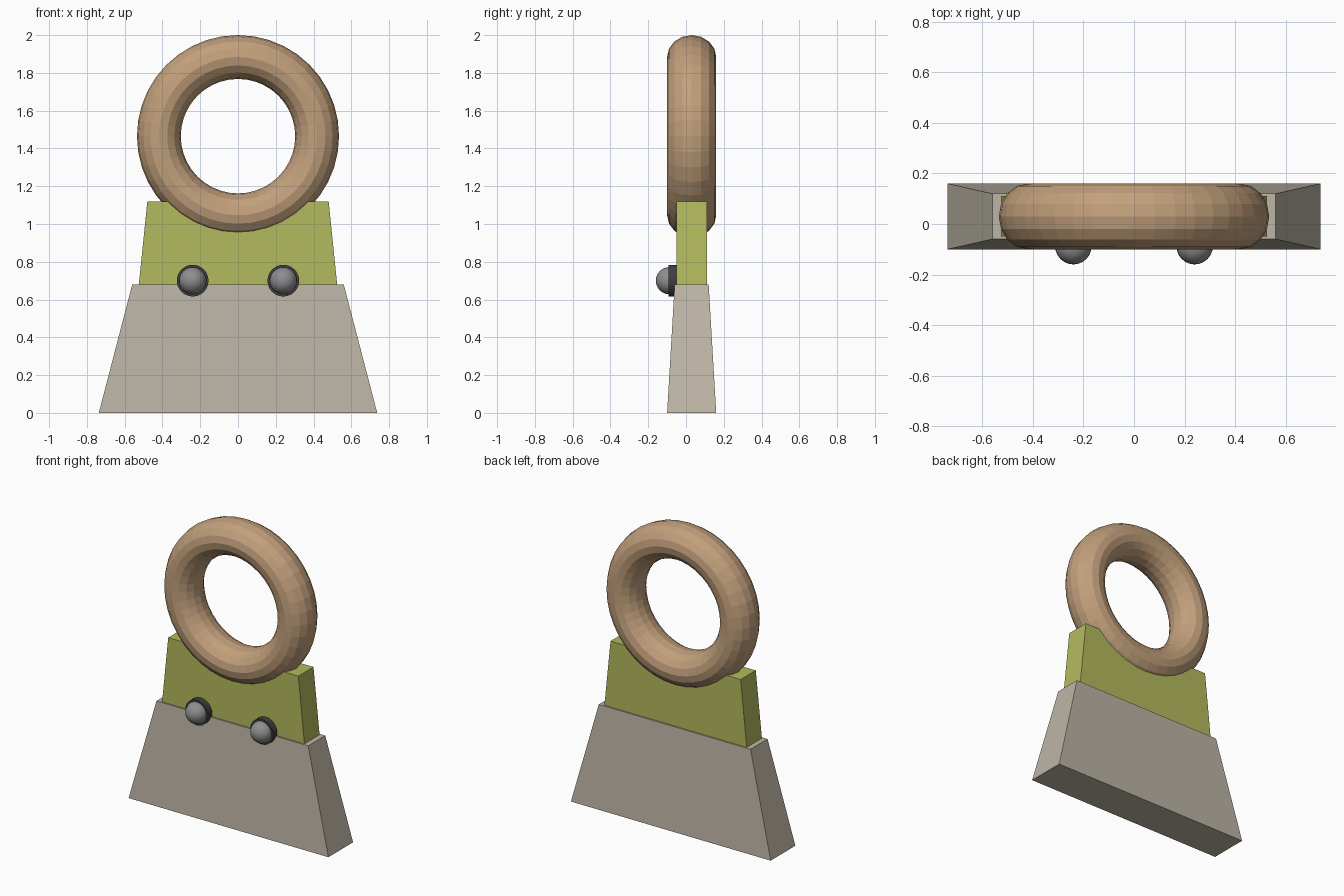
import bpy, bmesh, math

if "Cube" in bpy.data.objects:
    bpy.data.objects.remove(bpy.data.objects["Cube"], do_unlink=True)

MID = 0.03  # depth centre of the body


def material(name, rgb):
    m = bpy.data.materials.new(name)
    m.use_nodes = True
    m.diffuse_color = (*rgb, 1)
    m.node_tree.nodes["Principled BSDF"].inputs["Base Color"].default_value = (*rgb, 1)
    return m


stone = material("warm grey", (0.51, 0.46, 0.38))
olive = material("olive green", (0.45, 0.49, 0.11))
tan = material("tan", (0.54, 0.35, 0.20))
steel = material("mid grey", (0.27, 0.27, 0.28))
dark = material("dark grey", (0.05, 0.05, 0.05))


def finish(name, bm, mat):
    bmesh.ops.recalc_face_normals(bm, faces=bm.faces)
    mesh = bpy.data.meshes.new(name)
    bm.to_mesh(mesh)
    bm.free()
    mesh.materials.append(mat)
    ob = bpy.data.objects.new(name, mesh)
    bpy.context.collection.objects.link(ob)
    return ob


def tapered_block(name, z0, z1, low, high, mat):
    """Block with half sizes (x, y) at the bottom and at the top."""
    bm = bmesh.new()
    bmesh.ops.create_cube(bm, size=2)
    for v in bm.verts:
        hx, hy = high if v.co.z > 0 else low
        v.co = (v.co.x * hx, MID + v.co.y * hy, z1 if v.co.z > 0 else z0)
    return finish(name, bm, mat)


# Body
tapered_block("lower_body", 0, 0.68, (0.737, 0.13), (0.56, 0.09), stone)
tapered_block("upper_body", 0.68, 1.12, (0.525, 0.08), (0.48, 0.08), olive)

# Ring handle, slightly deeper than its radial thickness
bpy.ops.mesh.primitive_torus_add(
    major_radius=0.419, minor_radius=0.116, major_segments=40, minor_segments=16,
    location=(0, MID, 1.465), rotation=(math.pi / 2, 0, 0))
ring = bpy.context.object
ring.name = "ring_handle"
ring.scale.z = 0.13 / 0.116
ring.data.materials.append(tan)

# Domed studs on dark collars
for side, x in (("left", 0.24), ("right", -0.24)):
    bpy.ops.mesh.primitive_cylinder_add(
        vertices=24, radius=0.084, depth=0.045,
        location=(x, -0.07, 0.70), rotation=(math.pi / 2, 0, 0))
    collar = bpy.context.object
    collar.name = side + "_stud_collar"
    collar.data.materials.append(dark)

    bpy.ops.mesh.primitive_uv_sphere_add(
        segments=24, ring_count=12, radius=0.072,
        location=(x, -0.088, 0.70), rotation=(math.pi / 2, 0, 0))
    dome = bpy.context.object
    dome.name = side + "_stud_dome"
    dome.data.materials.append(steel)
    bpy.ops.object.shade_smooth_by_angle()
